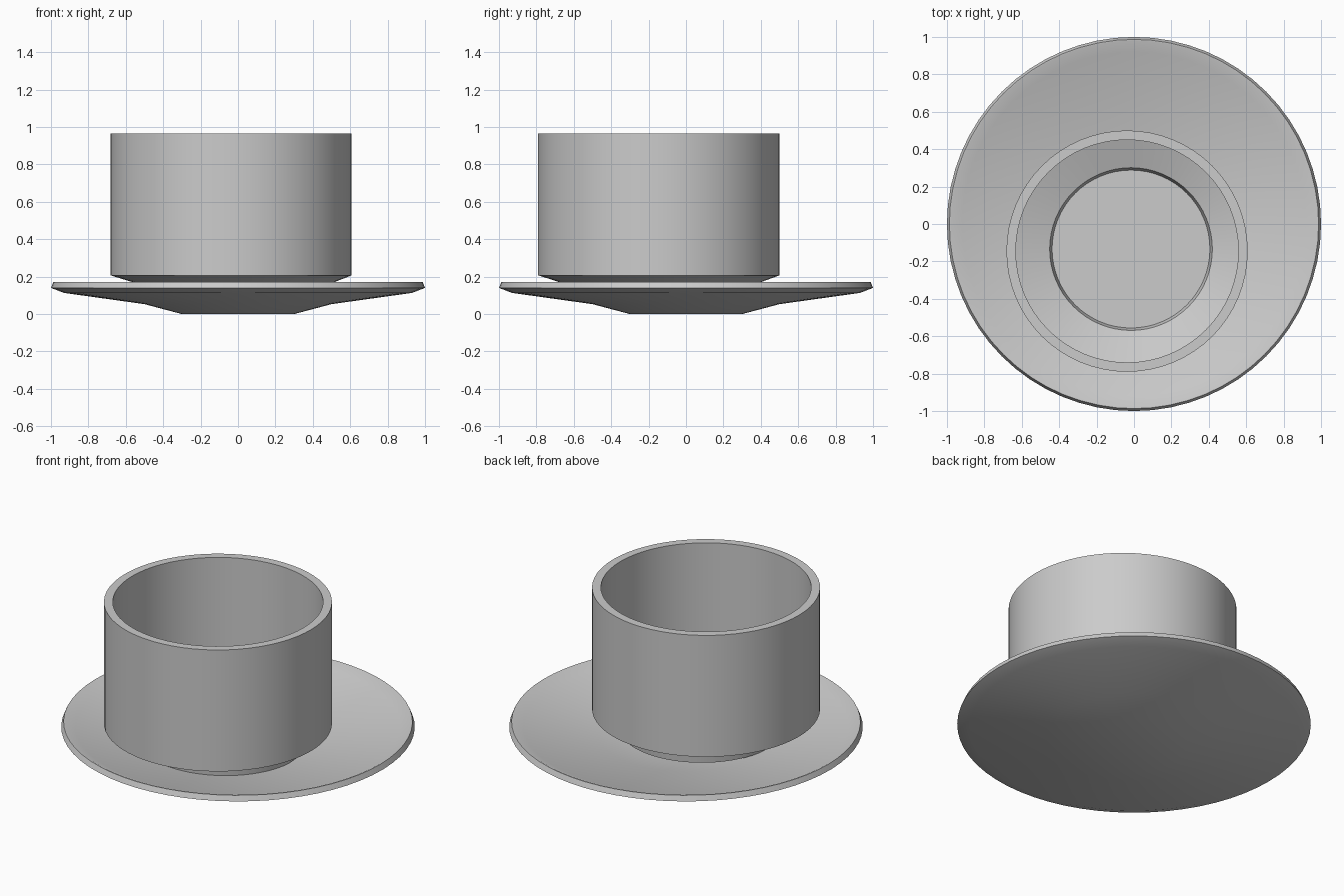
import bpy, bmesh
from math import cos, sin, pi, radians

if "Cube" in bpy.data.objects:
    bpy.data.objects.remove(bpy.data.objects["Cube"])

SEGMENTS = 64


def lathe(name, rings, closed_ends=True):
    """Turn (radius, z, x, y) rings into a capped solid of revolution."""
    bm = bmesh.new()
    loops = []
    for r, z, cx, cy in rings:
        loops.append([bm.verts.new((cx + r * cos(2 * pi * i / SEGMENTS),
                                    cy + r * sin(2 * pi * i / SEGMENTS), z))
                      for i in range(SEGMENTS)])
    for a, b in zip(loops, loops[1:]):
        for i in range(SEGMENTS):
            j = (i + 1) % SEGMENTS
            bm.faces.new((a[i], a[j], b[j], b[i]))
    # Flat discs close the underside and the inner floor
    bm.faces.new(loops[0][::-1])
    bm.faces.new(loops[-1])
    bmesh.ops.recalc_face_normals(bm, faces=bm.faces)
    mesh = bpy.data.meshes.new(name)
    bm.to_mesh(mesh)
    bm.free()
    obj = bpy.data.objects.new(name, mesh)
    bpy.context.collection.objects.link(obj)
    bpy.ops.object.select_all(action='DESELECT')
    obj.select_set(True)
    bpy.context.view_layer.objects.active = obj
    bpy.ops.object.shade_smooth_by_angle(angle=radians(35))
    return obj


# Saucer: shallow dish with a sunken well and a raised lip
saucer_profile = [(0.30, 0.0), (0.50, 0.053), (0.93, 0.113), (1.0, 0.14),
                  (0.987, 0.172), (0.98, 0.172), (0.92, 0.145),
                  (0.49, 0.088), (0.29, 0.035)]
lathe("saucer", [(r, z, 0, 0) for r, z in saucer_profile])

# Cup: straight wall, tapered underside and a slightly offset foot
BODY = (-0.037, -0.145)
FOOT = (-0.016, -0.134)
cup_rings = [(0.465, 0.085, *FOOT), (0.47, 0.147, *FOOT),
             (0.645, 0.207, *BODY), (0.645, 0.965, *BODY),
             (0.595, 0.965, *BODY), (0.595, 0.235, *BODY),
             (0.435, 0.18, *FOOT), (0.422, 0.13, *FOOT)]
lathe("cup", cup_rings)
